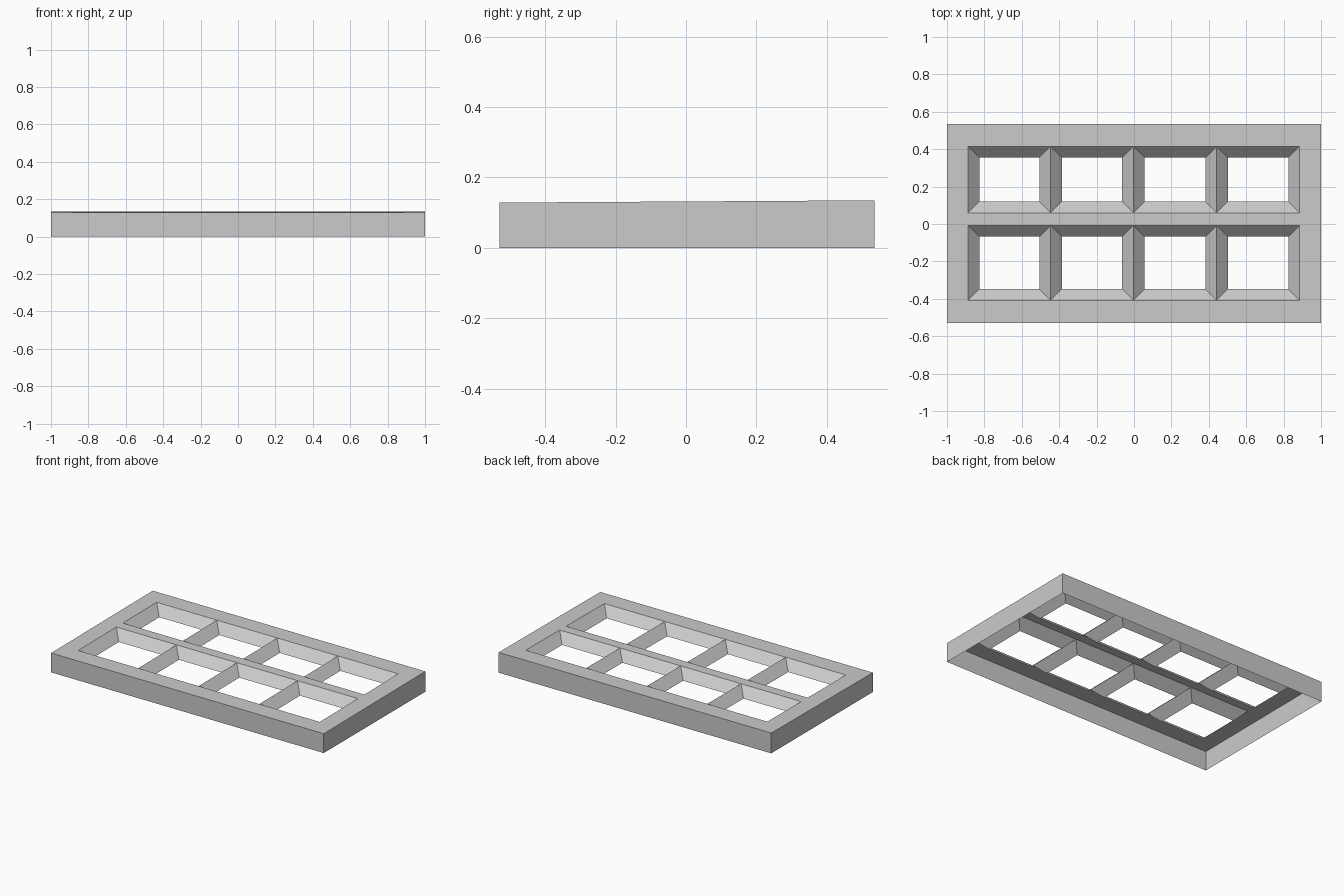
import bpy, bmesh

if "Cube" in bpy.data.objects:
    bpy.data.objects.remove(bpy.data.objects["Cube"])

XS = [-1.0, -0.887, -0.446, -0.003, 0.442, 0.885, 1.0]   # frame edges and column ridges
YS = [-0.53, -0.408, -0.008, 0.06, 0.415, 0.535]         # frame edges and row edges
OPEN_ROWS = (1, 3)
INSET = 0.06                                             # 45 degree window slopes


def top(y):
    """Top surface height, rising slightly towards the back."""
    return 0.1315 + 0.006 * y


def rect(x0, x1, y0, y1, z):
    """Counter-clockwise rectangle corners with height z(y)."""
    return [(x, y, z(y)) for x, y in ((x0, y0), (x1, y0), (x1, y1), (x0, y1))]


def band(a, b):
    """Four quads joining two rectangles."""
    return [(a[i], a[(i + 1) % 4], b[(i + 1) % 4], b[i]) for i in range(4)]


def make(name, quads):
    bm = bmesh.new()
    for q in quads:
        bm.faces.new([bm.verts.new(p) for p in q])
    bmesh.ops.remove_doubles(bm, verts=bm.verts[:], dist=1e-5)
    mesh = bpy.data.meshes.new(name)
    bm.to_mesh(mesh)
    bm.free()
    ob = bpy.data.objects.new(name, mesh)
    bpy.context.collection.objects.link(ob)


# Flat top plate around the openings, and sloped linings inside them
plate, linings = [], []
for j in range(len(YS) - 1):
    for i in range(len(XS) - 1):
        x0, x1, y0, y1 = XS[i], XS[i + 1], YS[j], YS[j + 1]
        rim = rect(x0, x1, y0, y1, top)
        if j in OPEN_ROWS and 0 < i < len(XS) - 2:
            low = rect(x0 + INSET, x1 - INSET, y0 + INSET, y1 - INSET,
                       lambda y: top(y) - INSET)
            linings += band(rim, [p for p in low])
        else:
            plate.append(rim)
# Linings face up into the openings
linings = [(a, b, c, d) for a, b, c, d in linings]
make("top_frame", plate)
make("window_linings", linings)

# Outer skirt, open underneath
edge = (XS[0], XS[-1], YS[0], YS[-1])
make("outer_skirt", band(rect(*edge, lambda y: 0.0), rect(*edge, top)))
